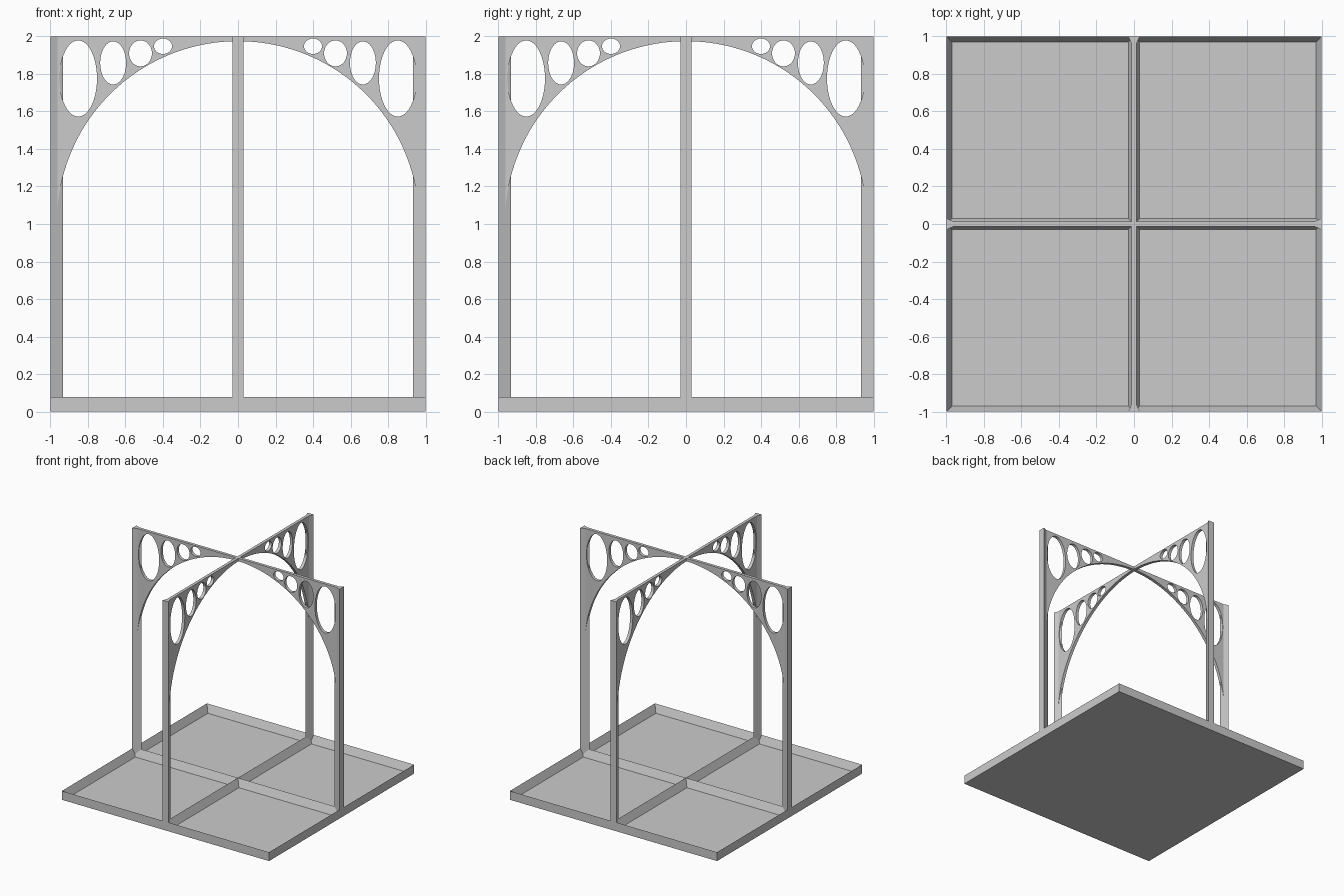
import bpy, bmesh
from math import sin, cos, pi
from mathutils import Matrix, Vector

cube = bpy.data.objects.get("Cube")
if cube:
    bpy.data.objects.remove(cube, do_unlink=True)

GREY = (0.6, 0.6, 0.6, 1)
mat = bpy.data.materials.new("plain grey")
mat.use_nodes = True
mat.diffuse_color = GREY
mat.node_tree.nodes["Principled BSDF"].inputs["Base Color"].default_value = GREY

RIM, FLOOR = 0.077, 0.01        # tray heights
HALF, DEPTH = 0.03, 0.067       # triangular bar section
TOP, ARCH_R, SPRING = 2.0, 0.965, 1.01
PLATE = 0.013                   # half thickness of the arches


def add_object(name, bm, turn=0):
    bmesh.ops.recalc_face_normals(bm, faces=bm.faces)
    mesh = bpy.data.meshes.new(name)
    bm.to_mesh(mesh)
    bm.free()
    mesh.materials.append(mat)
    obj = bpy.data.objects.new(name, mesh)
    obj.rotation_euler.z = turn
    bpy.context.collection.objects.link(obj)
    return obj


def prism(name, section, sweep, turn=0):
    bm = bmesh.new()
    face = bm.faces.new([bm.verts.new(p) for p in section])
    out = bmesh.ops.extrude_face_region(bm, geom=[face], use_keep_orig=True)
    moved = [v for v in out["geom"] if isinstance(v, bmesh.types.BMVert)]
    bmesh.ops.translate(bm, verts=moved, vec=Vector(sweep))
    return add_object(name, bm, turn)


# Square tray with walls that slope inwards from a sharp rim
bm = bmesh.new()
rings = []
for r, z in ((1, 0), (1, RIM), (1 - HALF, FLOOR)):
    rings.append([bm.verts.new((x * r, y * r, z))
                  for x, y in ((-1, -1), (1, -1), (1, 1), (-1, 1))])
for low, high in zip(rings, rings[1:]):
    for i in range(4):
        j = (i + 1) % 4
        bm.faces.new((low[i], low[j], high[j], high[i]))
bm.faces.new(rings[0])
bm.faces.new(rings[-1])
add_object("tray", bm)

# Crossed ridges on the tray floor
for name, turn in (("ridge_across", 0), ("ridge_lengthwise", pi / 2)):
    prism(name, [(-1, -HALF, FLOOR), (-1, HALF, FLOOR), (-1, 0, RIM)], (2, 0, 0), turn)

# Triangular posts in the middle of each side
for i, side in enumerate(("left", "back", "right", "front")):
    prism(side + "_post", [(1, -HALF, 0), (1, HALF, 0), (1 - DEPTH, 0, 0)],
          (0, 0, TOP), i * pi / 2)


def add_spline(curve, points):
    s = curve.splines.new("POLY")
    s.points.add(len(points) - 1)
    for p, (x, y) in zip(s.points, points):
        p.co = (x, y, 0, 1)
    s.use_cyclic_u = True


# Flat arches pierced by oval holes: centre x, centre z, radius x, radius z
HOLES = ((0.852, 1.776, 0.1, 0.203), (0.666, 1.859, 0.069, 0.115),
         (0.52, 1.91, 0.061, 0.069), (0.4, 1.948, 0.048, 0.041))
STEPS = 96
for name, turn in (("arch_across", 0), ("arch_lengthwise", pi / 2)):
    curve = bpy.data.curves.new(name, "CURVE")
    curve.dimensions = "2D"
    curve.fill_mode = "BOTH"
    curve.extrude = PLATE
    arc = [(-ARCH_R * cos(pi * i / STEPS), SPRING + ARCH_R * sin(pi * i / STEPS))
           for i in range(STEPS + 1)]
    add_spline(curve, [(1, SPRING), (1, TOP), (-1, TOP), (-1, SPRING)] + arc)
    for side in (-1, 1):
        for cx, cz, rx, rz in HOLES:
            add_spline(curve, [(side * cx + rx * cos(2 * pi * i / 48),
                                cz + rz * sin(2 * pi * i / 48)) for i in range(48)])
    # Turn the filled outline into a solid standing upright
    temp = bpy.data.objects.new(name + "_outline", curve)
    bpy.context.collection.objects.link(temp)
    bpy.context.view_layer.update()
    bm = bmesh.new()
    bm.from_mesh(temp.to_mesh())
    bpy.data.objects.remove(temp, do_unlink=True)
    bmesh.ops.remove_doubles(bm, verts=bm.verts, dist=0.0001)
    bmesh.ops.rotate(bm, verts=bm.verts, matrix=Matrix.Rotation(pi / 2, 3, "X"))
    arch = add_object(name, bm, turn)
    bpy.ops.object.select_all(action="DESELECT")
    arch.select_set(True)
    bpy.context.view_layer.objects.active = arch
    bpy.ops.object.shade_smooth_by_angle()
